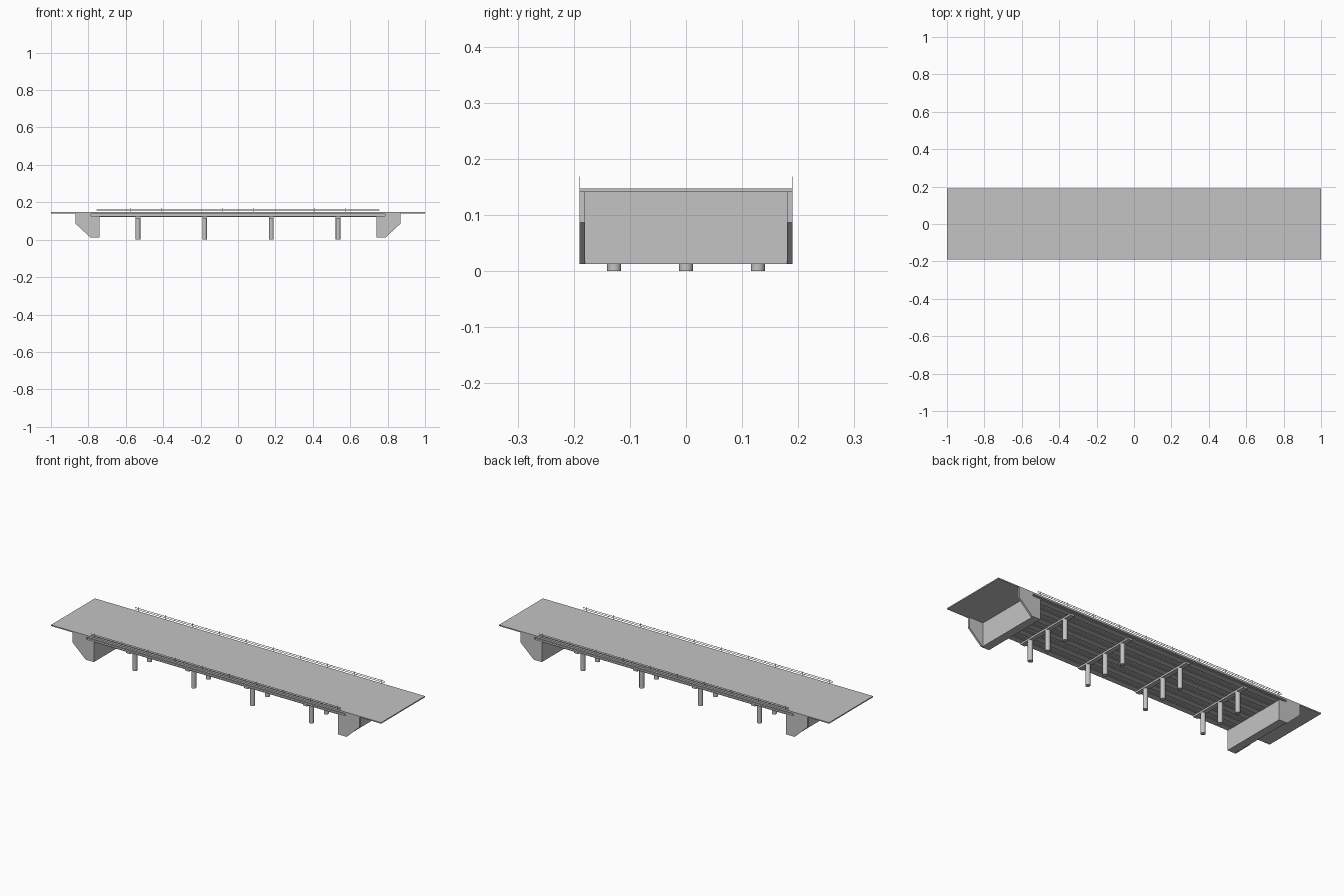
import bpy, bmesh

cube = bpy.data.objects.get("Cube")
if cube:
    bpy.data.objects.remove(cube, do_unlink=True)

concrete = bpy.data.materials.new("concrete_grey")
concrete.use_nodes = True
GREY = (0.55, 0.55, 0.55, 1)
concrete.diffuse_color = GREY
concrete.node_tree.nodes["Principled BSDF"].inputs["Base Color"].default_value = GREY


def finish(name, bm):
    bmesh.ops.recalc_face_normals(bm, faces=bm.faces)
    mesh = bpy.data.meshes.new(name)
    bm.to_mesh(mesh)
    bm.free()
    mesh.materials.append(concrete)
    obj = bpy.data.objects.new(name, mesh)
    bpy.context.collection.objects.link(obj)
    return obj


def add_box(bm, x, y, z):
    """Box from three (low, high) ranges."""
    verts = bmesh.ops.create_cube(bm, size=1)["verts"]
    for v in verts:
        v.co = [r[0] + (c + 0.5) * (r[1] - r[0]) for c, r in zip(v.co, (x, y, z))]


def add_prism(bm, points, offset):
    """Extrude a closed outline of 3D points along an offset."""
    face = bm.faces.new([bm.verts.new(p) for p in points])
    new = bmesh.ops.extrude_face_region(bm, geom=[face])["geom"]
    bmesh.ops.translate(bm, vec=offset, verts=[g for g in new if isinstance(g, bmesh.types.BMVert)])


HALF_Y = 0.19
DECK_LOW, DECK_TOP = 0.141, 0.147
GIRDER_LOW = 0.122

# Road deck
bm = bmesh.new()
add_box(bm, (-1, 1), (-HALF_Y, HALF_Y), (DECK_LOW, DECK_TOP))
finish("deck", bm)

# I-section girders under the deck
bm = bmesh.new()
FLANGE, WEB, THICK, GIRDERS = 0.016, 0.004, 0.004, 6
half = [(FLANGE, GIRDER_LOW), (FLANGE, GIRDER_LOW + THICK), (WEB, GIRDER_LOW + THICK),
        (WEB, DECK_LOW - THICK), (FLANGE, DECK_LOW - THICK), (FLANGE, DECK_LOW)]
section = half + [(-y, z) for y, z in reversed(half)]
reach = HALF_Y - FLANGE
for i in range(GIRDERS):
    yc = -reach + 2 * reach * i / (GIRDERS - 1)
    add_prism(bm, [(-0.785, yc + y, z) for y, z in section], (1.57, 0, 0))
finish("girders", bm)

# Abutments: a cross wall with two tapered wing walls
wing = [(0.74, 0.013), (0.79, 0.013), (0.87, 0.087), (0.87, DECK_LOW),
        (0.785, DECK_LOW), (0.785, GIRDER_LOW), (0.74, GIRDER_LOW)]
for name, s in (("left_abutment", 1), ("right_abutment", -1)):
    bm = bmesh.new()
    add_box(bm, sorted((s * 0.74, s * 0.785)), (-0.18, 0.18), (0.013, GIRDER_LOW))
    add_box(bm, sorted((s * 0.78, s * 0.785)), (-0.18, 0.18), (GIRDER_LOW, DECK_LOW))
    for side in (-1, 1):
        add_prism(bm, [(s * x, side * 0.18, z) for x, z in wing], (0, side * 0.01, 0))
    finish(name, bm)

# Piers: a cap beam on three round columns
for i in range(4):
    x = -0.535 + i * 0.3567
    bm = bmesh.new()
    add_box(bm, (x - 0.0125, x + 0.0125), (-0.185, 0.185), (0.112, GIRDER_LOW))
    finish(f"pier_cap_{i + 1}", bm)
    bm = bmesh.new()
    for y in (-0.128, 0, 0.128):
        ring = bmesh.ops.create_cone(bm, cap_ends=True, segments=24, radius1=0.0125,
                                     radius2=0.0125, depth=0.112)["verts"]
        bmesh.ops.translate(bm, vec=(x, y, 0.056), verts=ring)
    columns = finish(f"pier_columns_{i + 1}", bm)
    bpy.ops.object.select_all(action="DESELECT")
    columns.select_set(True)
    bpy.context.view_layer.objects.active = columns
    bpy.ops.object.shade_smooth_by_angle()

# Railings: slim posts and horizontal rails along both edges
for name, s in (("front_railing", -1), ("back_railing", 1)):
    bm = bmesh.new()
    across = sorted((s * HALF_Y, s * (HALF_Y - 0.0015)))
    for i in range(10):
        x = -0.738 + i * 0.164
        add_box(bm, (x - 0.001, x + 0.001), across, (DECK_TOP, 0.169))
    for z in (0.155, 0.163):
        add_box(bm, (-0.757, 0.757), across, (z - 0.001, z + 0.001))
    finish(name, bm)
